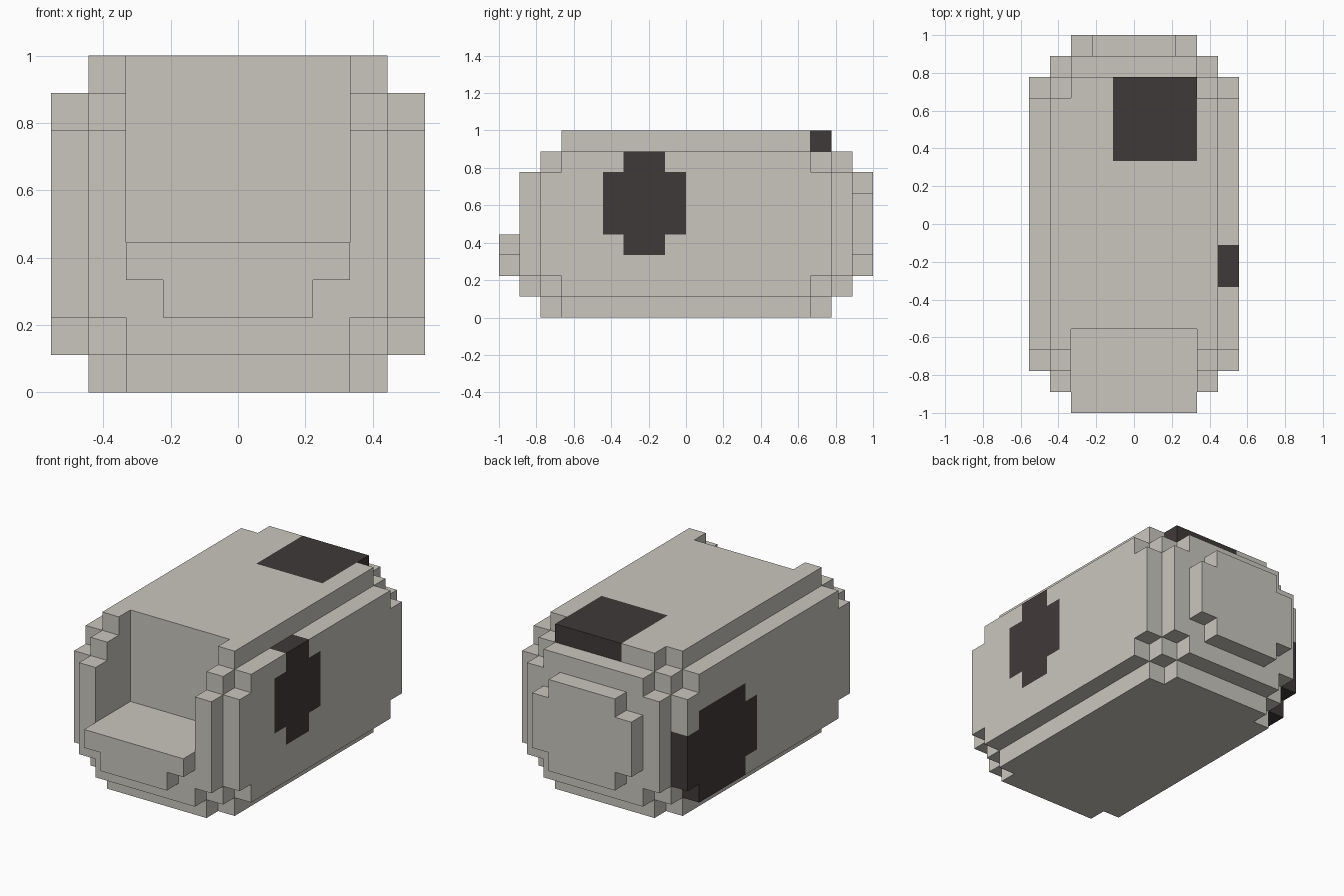
import bpy, bmesh
from mathutils import Vector
from itertools import product

if "Cube" in bpy.data.objects:
    bpy.data.objects.remove(bpy.data.objects["Cube"], do_unlink=True)

U = 1 / 9  # size of one block


def make_material(name, color):
    mat = bpy.data.materials.new(name)
    mat.use_nodes = True
    mat.diffuse_color = color
    mat.node_tree.nodes["Principled BSDF"].inputs["Base Color"].default_value = color
    return mat


MATERIALS = [make_material("pale_stone", (0.584, 0.565, 0.515, 1)),
             make_material("charcoal", (0.051, 0.042, 0.041, 1))]


def block(x0, x1, y0, y1, z0, z1):
    """All unit cells inside a box, given by its limits in blocks."""
    return set(product(range(x0, x1), range(y0, y1), range(z0, z1)))


def centred(hx, hy, inset):
    """A box centred on the body, inset from the floor and the top."""
    return block(-hx, hx, -hy, hy, inset, 9 - inset)


# Body: stepped rounded box, with an open mouth cut into the front
body = set()
for half_x, half_y, inset in ((5, 7, 2), (5, 6, 1), (4, 8, 2), (4, 7, 1),
                              (4, 6, 0), (3, 8, 1), (3, 7, 0)):
    body |= centred(half_x, half_y, inset)
body -= block(-3, 3, -9, -5, 4, 9)

# Lip below the mouth, and raised plate on the back
front_lip = block(-2, 2, -9, -8, 2, 4) | block(-3, 3, -9, -8, 3, 4)
back_plate = block(-2, 2, 8, 9, 2, 7) | block(-3, 3, 8, 9, 3, 6)
solid = body | front_lip | back_plate

# Dark patches: top, left side and right side
dark = block(-1, 3, 3, 7, 8, 9)
dark |= block(4, 5, -4, 0, 4, 7) | block(4, 5, -3, -1, 3, 8)
dark |= block(-5, -4, 1, 7, 2, 5) | block(-5, -4, 2, 6, 1, 6)


def build(name, cells):
    """Mesh the exposed sides of the cells and merge flat regions."""
    bm = bmesh.new()
    for cell in sorted(cells):
        centre = Vector(cell) + Vector((0.5, 0.5, 0.5))
        for axis, sign in product(range(3), (-1, 1)):
            step = [0, 0, 0]
            step[axis] = sign
            if tuple(c + s for c, s in zip(cell, step)) in solid:
                continue
            normal = Vector(step) / 2
            u, v = Vector((0, 0, 0)), Vector((0, 0, 0))
            u[(axis + 1) % 3] = 0.5
            v[(axis + 2) % 3] = 0.5 * sign
            corners = (-u - v, u - v, u + v, v - u)
            face = bm.faces.new([bm.verts.new((centre + normal + c) * U) for c in corners])
            face.material_index = int(cell in dark)
    bmesh.ops.remove_doubles(bm, verts=bm.verts[:], dist=0.001)
    bmesh.ops.dissolve_limit(bm, angle_limit=0.01, verts=bm.verts[:],
                             edges=bm.edges[:], delimit={'MATERIAL'})
    mesh = bpy.data.meshes.new(name)
    bm.to_mesh(mesh)
    bm.free()
    for mat in MATERIALS:
        mesh.materials.append(mat)
    obj = bpy.data.objects.new(name, mesh)
    bpy.context.collection.objects.link(obj)
    return obj


build("body", body)
build("front_lip", front_lip)
build("back_plate", back_plate)
